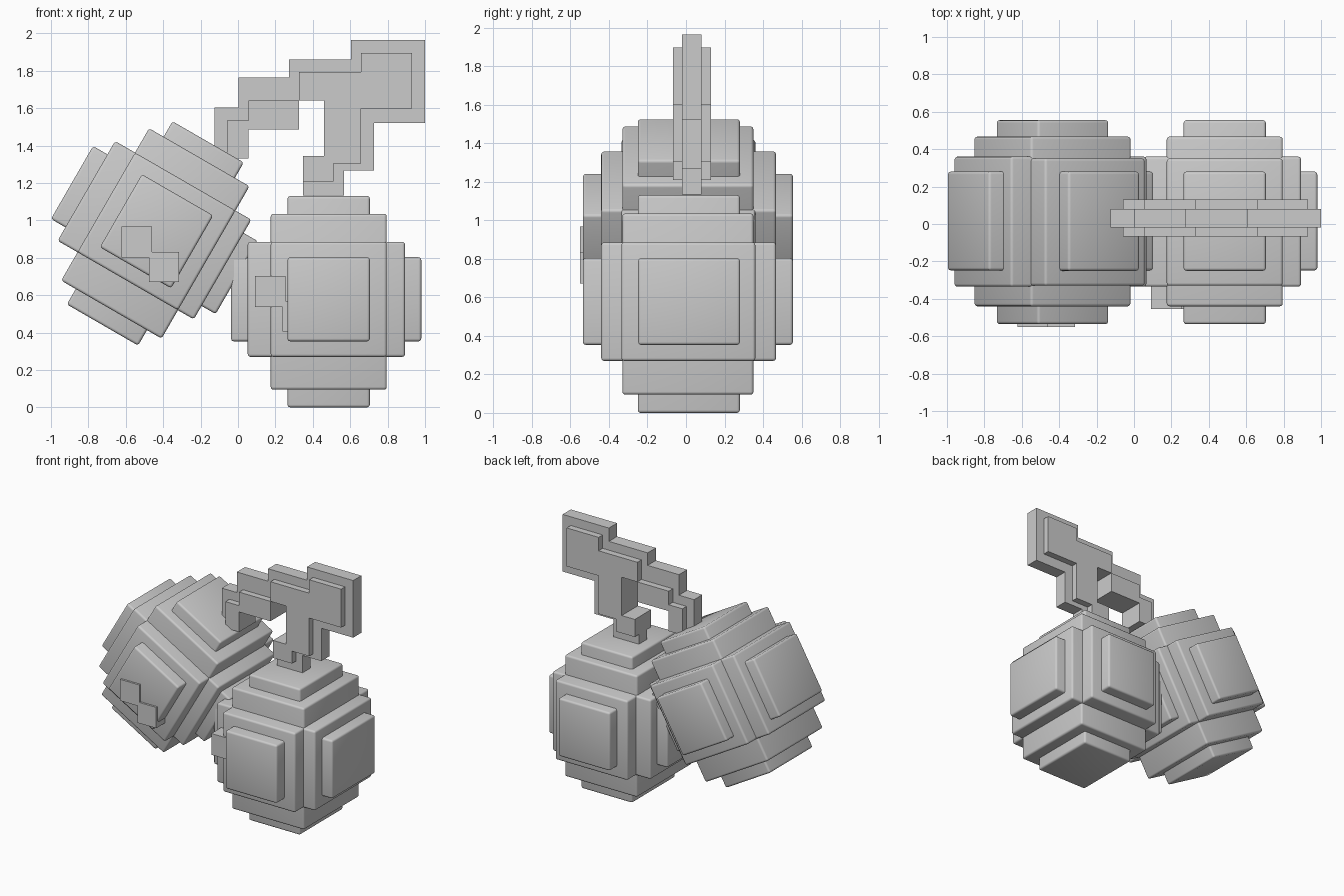
import bpy, bmesh
from math import radians
from mathutils import Matrix, Vector

if "Cube" in bpy.data.objects:
    bpy.data.objects.remove(bpy.data.objects["Cube"])


def add_box(bm, lo, hi):
    lo, hi = Vector(lo), Vector(hi)
    m = Matrix.Translation((lo + hi) / 2) @ Matrix.Diagonal((*(hi - lo), 1))
    bmesh.ops.create_cube(bm, size=1, matrix=m)


def finish(bm, name):
    bmesh.ops.recalc_face_normals(bm, faces=bm.faces)
    me = bpy.data.meshes.new(name)
    bm.to_mesh(me)
    bm.free()
    ob = bpy.data.objects.new(name, me)
    bpy.context.collection.objects.link(ob)
    return ob


# stepped fruit: overlapping softened blocks (x range, y range, z range) about its centre
BLOCKS = [
    ((-.22, -.26, -.565), (.22, .27, .565)),     # top and bottom caps
    ((-.31, -.34, -.47), (.31, .34, .47)),
    ((-.433, -.345, -.295), (.408, .35, .32)),   # sideways
    ((-.522, -.258, -.212), (.495, .27, .238)),
    ((-.31, -.45, -.295), (.31, .457, .32)),     # front and back
    ((-.22, -.545, -.212), (.22, .545, .238)),
]


def fruit(name, loc, angle):
    bm = bmesh.new()
    for lo, hi in BLOCKS:
        add_box(bm, lo, hi)
    bmesh.ops.bevel(bm, geom=bm.edges[:], offset=.015, segments=3,
                    profile=.5, affect='EDGES')
    ob = finish(bm, name)
    ob.location = loc
    ob.rotation_euler.y = radians(angle)
    bpy.ops.object.select_all(action='DESELECT')
    ob.select_set(True)
    bpy.context.view_layer.objects.active = ob
    bpy.ops.object.shade_smooth_by_angle(angle=radians(35))


fruit("right_fruit", (.485, .01, .565), 0)
fruit("left_fruit", (-.442, .01, .93), 30)


# two-square highlights
def highlight(name, x, z, front, back):
    bm = bmesh.new()
    add_box(bm, (x, front, z), (x + .163, back, z + .165))
    add_box(bm, (x + .147, front, z - .131), (x + .308, back, z + .03))
    finish(bm, name)


highlight("right_highlight", .09, .538, -.455, -.30)
highlight("left_highlight", -.623, .802, -.55, -.40)


# pixel-stepped stem: flat xz outlines given depth in y
def slab(name, outline, y0, y1):
    bm = bmesh.new()
    f = bm.faces.new([bm.verts.new((x, y0, z)) for x, z in outline])
    r = bmesh.ops.extrude_face_region(bm, geom=[f])
    vs = [v for v in r["geom"] if isinstance(v, bmesh.types.BMVert)]
    bmesh.ops.translate(bm, verts=vs, vec=(0, y1 - y0, 0))
    finish(bm, name)


slab("stem_core", [
    (.604, 1.963), (1, 1.963), (1, 1.521), (.727, 1.521), (.727, 1.267),
    (.566, 1.267), (.566, 1.133), (.347, 1.133), (.347, 1.344), (.459, 1.344),
    (.459, 1.64), (.325, 1.64), (.325, 1.486), (.057, 1.486), (.057, 1.331),
    (-.125, 1.331), (-.125, 1.604), (.004, 1.604), (.004, 1.763),
    (.272, 1.763), (.272, 1.86), (.604, 1.86)], -.02, .08)
slab("stem_thick_main", [
    (.325, 1.792), (.657, 1.792), (.657, 1.896), (.93, 1.896), (.93, 1.599),
    (.657, 1.599), (.657, 1.304), (.51, 1.304), (.51, 1.208), (.347, 1.208),
    (.347, 1.344), (.459, 1.344), (.459, 1.64), (.325, 1.64)], -.068, .13)
slab("stem_thick_branch", [
    (-.06, 1.535), (.057, 1.535), (.057, 1.64), (.325, 1.64), (.325, 1.486),
    (.057, 1.486), (.057, 1.331), (-.06, 1.331)], -.068, .13)
